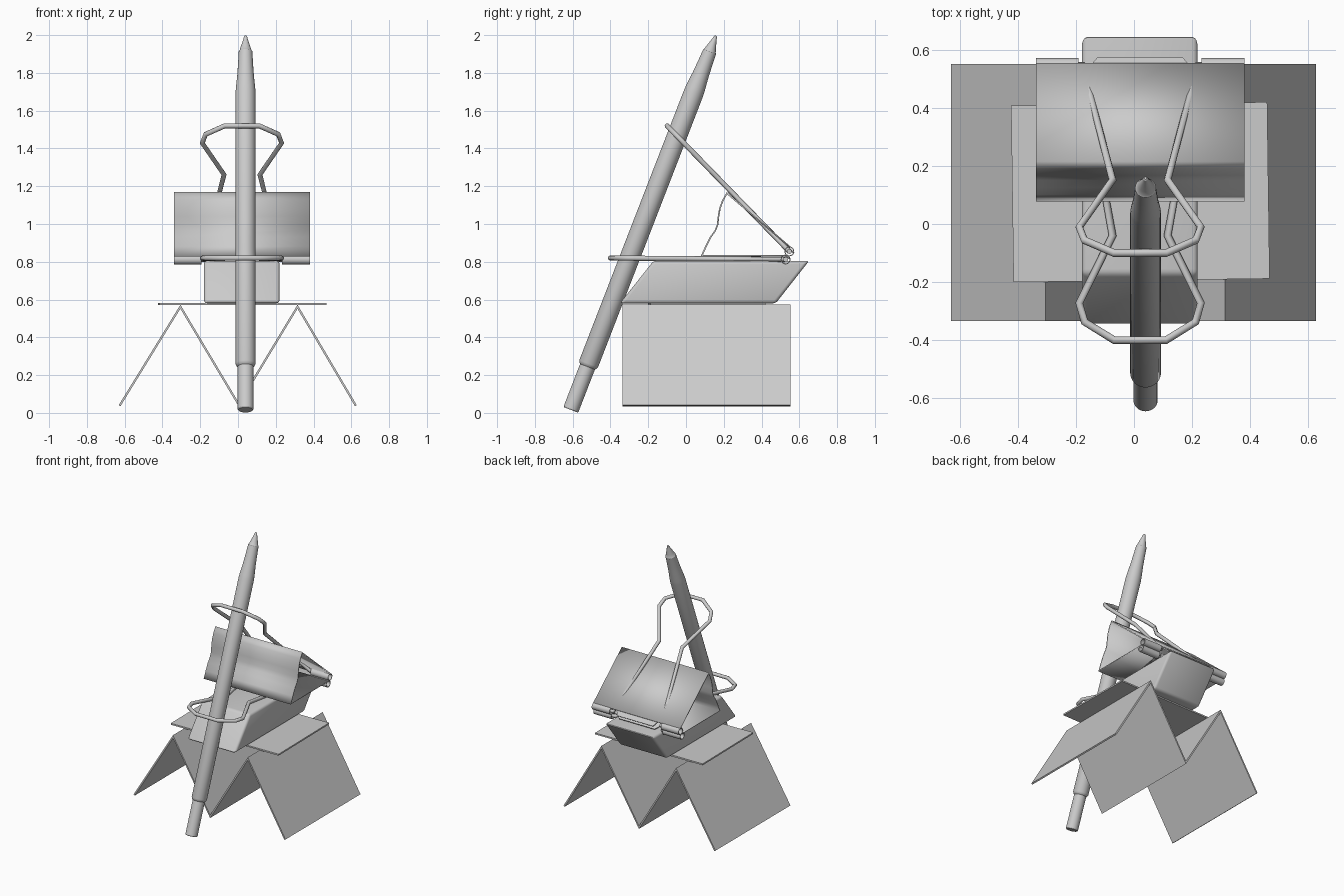
import bpy, bmesh, math
from mathutils import Vector, Matrix

if "Cube" in bpy.data.objects:
    bpy.data.objects.remove(bpy.data.objects["Cube"])


def make(name, bm, smooth=None):
    bmesh.ops.recalc_face_normals(bm, faces=bm.faces)
    me = bpy.data.meshes.new(name)
    bm.to_mesh(me)
    bm.free()
    ob = bpy.data.objects.new(name, me)
    bpy.context.collection.objects.link(ob)
    if smooth:
        bpy.ops.object.select_all(action='DESELECT')
        ob.select_set(True)
        bpy.context.view_layer.objects.active = ob
        bpy.ops.object.shade_smooth_by_angle(angle=math.radians(smooth))
    return ob


def sheet(name, start, end, thickness, smooth=None):
    """Thin sheet swept between two matching polylines."""
    bm = bmesh.new()
    a = [bm.verts.new(p) for p in start]
    b = [bm.verts.new(p) for p in end]
    for i in range(len(a) - 1):
        bm.faces.new((a[i], a[i + 1], b[i + 1], b[i]))
    ob = make(name, bm, smooth)
    mod = ob.modifiers.new("thickness", 'SOLIDIFY')
    mod.thickness = thickness
    mod.offset = 0
    mod.use_even_offset = True
    return ob


def lathe(name, profile, matrix, n=32, closed=False, smooth=30):
    """Revolve (radius, height) points about local z."""
    bm = bmesh.new()
    rings = [[bm.verts.new((r * math.cos(2 * math.pi * i / n),
                            r * math.sin(2 * math.pi * i / n), h))
              for i in range(n)] for r, h in profile]
    pairs = list(zip(rings, rings[1:]))
    if closed:
        pairs.append((rings[-1], rings[0]))
    else:
        bm.faces.new(rings[0])
        bm.faces.new(rings[-1])
    for p, q in pairs:
        for i in range(n):
            j = (i + 1) % n
            bm.faces.new((p[i], p[j], q[j], q[i]))
    bm.transform(matrix)
    return make(name, bm, smooth)


def block(name, profile, x0, x1, bevel):
    """Solid (y, z) profile extruded along x with rounded edges."""
    bm = bmesh.new()
    face = bm.faces.new([bm.verts.new((x0, y, z)) for y, z in profile])
    ext = bmesh.ops.extrude_face_region(bm, geom=[face])["geom"]
    bmesh.ops.translate(bm, vec=(x1 - x0, 0, 0),
                        verts=[v for v in ext if isinstance(v, bmesh.types.BMVert)])
    bmesh.ops.recalc_face_normals(bm, faces=bm.faces)
    bmesh.ops.bevel(bm, geom=list(bm.edges), offset=bevel, segments=3,
                    profile=0.5, affect='EDGES')
    return make(name, bm, 35)


# Zigzag folded card at the bottom
zig = [(-0.627, 0.038), (-0.305, 0.562), (0.003, 0.045), (0.315, 0.562), (0.624, 0.038)]
sheet("folded_card", [(x, -0.335, z) for x, z in zig],
      [(x, 0.553, z) for x, z in zig], 0.011)

# Flat card resting on the folds, slightly turned
bm = bmesh.new()
bmesh.ops.create_cube(bm, size=1)
bm.transform(Matrix.Translation((0.022, 0.11, 0.576))
             @ Matrix.Rotation(math.radians(0.8), 4, 'Z')
             @ Matrix.Diagonal((0.885, 0.61, 0.011, 1)))
make("flat_card", bm)

# Slanted eraser block
block("eraser", [(-0.35, 0.58), (0.475, 0.58), (0.652, 0.805), (-0.172, 0.805)],
      -0.18, 0.22, 0.017)

# Binder clip body: open triangular spring sheet
CX, HALF = 0.021, 0.36
clip = [(0.528, 0.833), (0.084, 0.833), (0.105, 0.88), (0.13, 0.93), (0.155, 0.965),
        (0.167, 0.995), (0.172, 1.04), (0.18, 1.085), (0.195, 1.125),
        (0.217, 1.163), (0.553, 0.876)]
sheet("clip_body", [(CX - HALF, y, z) for y, z in clip],
      [(CX + HALF, y, z) for y, z in clip], 0.008, 30)

# Tapered lips between the rolled hinges
for name, (y0, z0), (y1, z1) in (("upper_lip", (0.54, 0.878), (0.572, 0.845)),
                                 ("lower_lip", (0.525, 0.833), (0.552, 0.815))):
    sheet(name, [(CX - 0.175, y0, z0), (CX - 0.148, y1, z1)],
          [(CX + 0.175, y0, z0), (CX + 0.148, y1, z1)], 0.008)

# Rolled hinge tubes and wire handles, upper and lower
outline = [(0.30, 0), (0.198, 0), (0.095, 0.567), (0.21, 0.80), (0.192, 0.865), (0.09, 0.928)]
for side, pivot, tip in (("upper", (0.547, 0.855), (-0.10, 1.520)),
                         ("lower", (0.527, 0.812), (-0.400, 0.820))):
    for s, label in ((-1, "left"), (1, "right")):
        mat = (Matrix.Translation((CX + s * 0.2865, pivot[0], pivot[1]))
               @ Matrix.Rotation(math.pi / 2, 4, 'Y'))
        lathe(f"{side}_hinge_{label}",
              [(0.026, -0.0735), (0.026, 0.0735), (0.021, 0.0735), (0.021, -0.0735)],
              mat, 20, closed=True)
    direction = Vector((0, tip[0] - pivot[0], tip[1] - pivot[1])).normalized()
    base = Vector((CX, pivot[0], pivot[1]))
    pts = [base + direction * d + Vector((-w, 0, 0)) for w, d in outline]
    pts += [base + direction * d + Vector((w, 0, 0)) for w, d in reversed(outline)]
    cu = bpy.data.curves.new(f"{side}_wire_handle", 'CURVE')
    cu.dimensions = '3D'
    cu.bevel_depth = 0.0135
    cu.bevel_resolution = 2
    cu.use_fill_caps = True
    sp = cu.splines.new('POLY')
    sp.points.add(len(pts) - 1)
    for p, co in zip(sp.points, pts):
        p.co = (*co, 1)
    bpy.context.collection.objects.link(bpy.data.objects.new(f"{side}_wire_handle", cu))

# Pen leaning through both handles
foot, top = Vector((0.04, -0.61, 0.016)), Vector((0.04, 0.158, 1.997))
axis = top - foot
L = axis.length
pen_mat = Matrix.Translation(foot) @ axis.to_track_quat('Z', 'Y').to_matrix().to_4x4()
lathe("pen", [(0.038, 0), (0.042, 0.006), (0.042, 0.245), (0.047, 0.25), (0.053, 0.262),
              (0.053, 1.80), (0.051, 1.83), (0.044, 1.90), (0.040, 1.96), (0.036, 2.035),
              (0.032, 2.04), (0.026, 2.06), (0.011, L - 0.018), (0.008, L - 0.004),
              (0.004, L)], pen_mat)
